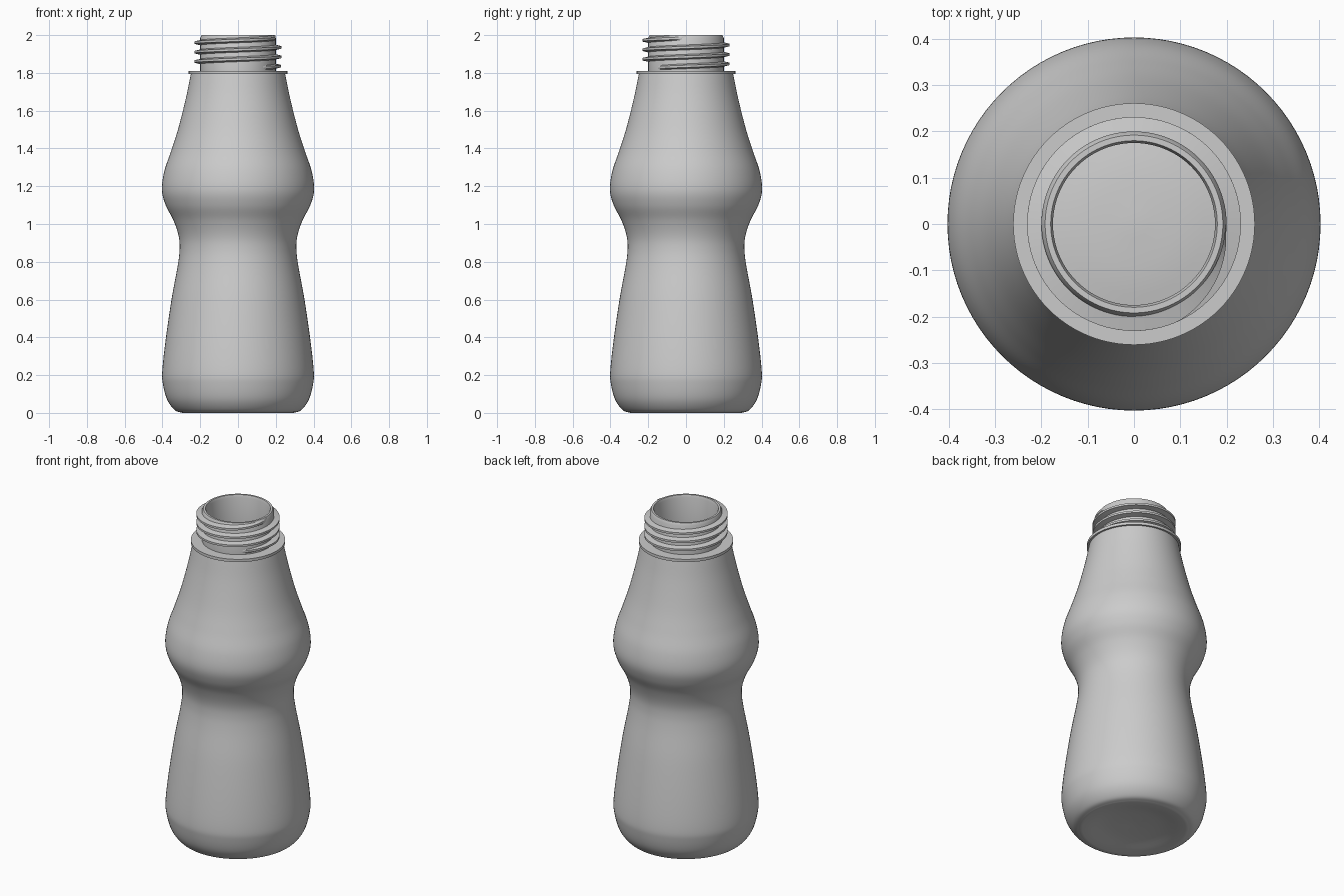
import bpy, bmesh, math
from mathutils import Matrix, Vector

cube = bpy.data.objects.get("Cube")
if cube:
    bpy.data.objects.remove(cube)

SEGMENTS = 96

grey = bpy.data.materials.new("grey plastic")
grey.use_nodes = True
colour = (0.6, 0.6, 0.6, 1)
grey.diffuse_color = colour
grey.node_tree.nodes["Principled BSDF"].inputs["Base Color"].default_value = colour


def smooth_curve(pts, steps=6):
    """Catmull-Rom curve through (radius, height) points."""
    p = [Vector(q) for q in pts]
    p = [2 * p[0] - p[1]] + p + [2 * p[-1] - p[-2]]
    out = []
    for a, b, c, d in zip(p, p[1:], p[2:], p[3:]):
        for i in range(steps):
            t = i / steps
            out.append(0.5 * (2 * b + (c - a) * t + (2 * a - 5 * b + 4 * c - d) * t**2
                              + (3 * b - a - 3 * c + d) * t**3))
    return out + [p[-2]]


def finish(bm, name):
    bmesh.ops.recalc_face_normals(bm, faces=bm.faces)
    mesh = bpy.data.meshes.new(name)
    bm.to_mesh(mesh)
    bm.free()
    mesh.materials.append(grey)
    obj = bpy.data.objects.new(name, mesh)
    bpy.context.collection.objects.link(obj)
    bpy.ops.object.select_all(action='DESELECT')
    obj.select_set(True)
    bpy.context.view_layer.objects.active = obj
    bpy.ops.object.shade_smooth_by_angle(angle=math.radians(30))
    return obj


def lathe(name, profile):
    bm = bmesh.new()
    verts = [bm.verts.new((r, 0, z)) for r, z in profile]
    edges = [bm.edges.new(pair) for pair in zip(verts, verts[1:])]
    bmesh.ops.spin(bm, geom=verts + edges, cent=(0, 0, 0), axis=(0, 0, 1),
                   angle=2 * math.pi, steps=SEGMENTS, use_merge=False)
    bmesh.ops.remove_doubles(bm, verts=bm.verts, dist=1e-5)
    return finish(bm, name)


# Bottle: dished base, waisted wall, collar, neck, lip and hollow inside
base = smooth_curve([(0, 0.03), (0.15, 0.022), (0.25, 0.005), (0.295, 0)], 4)
wall = smooth_curve([(0.295, 0), (0.335, 0.015), (0.375, 0.07), (0.397, 0.15), (0.401, 0.22),
                     (0.384, 0.38), (0.352, 0.6), (0.319, 0.78), (0.309, 0.87), (0.315, 0.94),
                     (0.342, 1.02), (0.383, 1.1), (0.403, 1.18), (0.39, 1.28), (0.353, 1.39),
                     (0.315, 1.51), (0.275, 1.67), (0.25, 1.793)])
collar = [(0.261, 1.793), (0.261, 1.81), (0.2, 1.81)]
lip = [(0.2, 1.985), (0.192, 2), (0.18, 2), (0.175, 1.985), (0.175, 1.79)]
inside = [(r - 0.025, z) for r, z in reversed(wall) if 0.1 < z < 1.77]
floor = smooth_curve([(0.345, 0.085), (0.3, 0.04), (0.24, 0.03), (0.12, 0.048), (0, 0.055)], 4)
lathe("bottle", base + wall[1:] + collar + lip + inside + floor)

# Screw thread: trapezoid section swept up a helix, fading out at both ends
TURNS, PITCH, START = 3.15, 0.05, -0.15
section = [(0, -0.014), (1, -0.006), (1, 0.006), (0, 0.014)]
bm = bmesh.new()
rings = []
count = int(TURNS * SEGMENTS)
for i in range(count + 1):
    turn = TURNS * i / count
    fade = min(1, turn / 0.18, (TURNS - turn) / 0.18)
    turn += START
    spin = Matrix.Rotation(turn * 2 * math.pi, 3, 'Z')
    rings.append([bm.verts.new(spin @ Vector((0.197 + 0.034 * fade * out, 0,
                                              1.835 + PITCH * turn + up)))
                  for out, up in section])
for a, b in zip(rings, rings[1:]):
    for j in range(4):
        k = (j + 1) % 4
        bm.faces.new((a[j], a[k], b[k], b[j]))
bm.faces.new(rings[0])
bm.faces.new(rings[-1])
finish(bm, "screw_thread")
